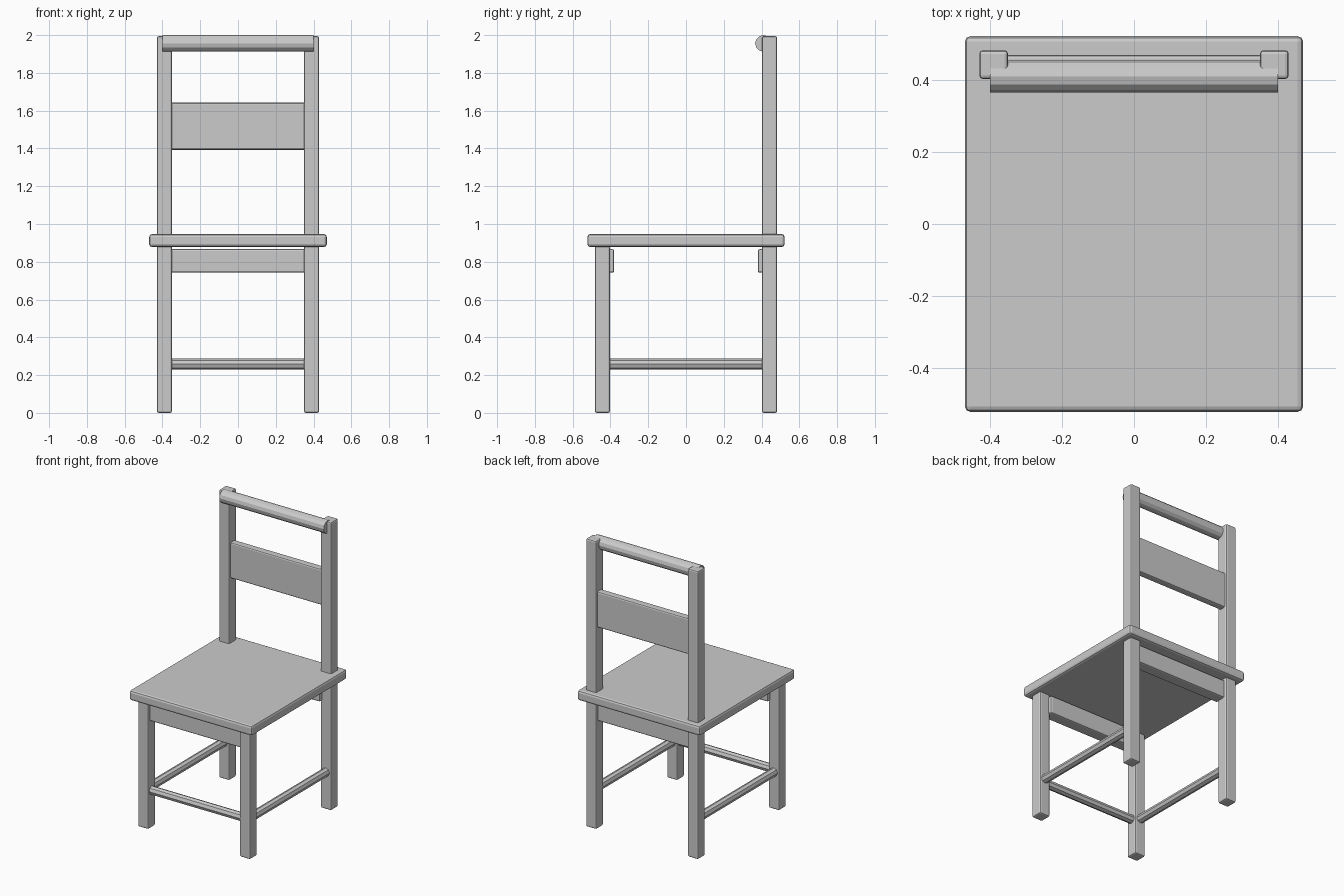
import bpy, bmesh, math
from mathutils import Matrix

if "Cube" in bpy.data.objects:
    bpy.data.objects.remove(bpy.data.objects["Cube"])

mat = bpy.data.materials.new("plain_grey")
mat.diffuse_color = (0.6, 0.6, 0.6, 1)
mat.use_nodes = True
mat.node_tree.nodes["Principled BSDF"].inputs["Base Color"].default_value = mat.diffuse_color


def finish(name, bm):
    me = bpy.data.meshes.new(name)
    bm.to_mesh(me)
    bm.free()
    me.materials.append(mat)
    ob = bpy.data.objects.new(name, me)
    bpy.context.collection.objects.link(ob)
    return ob


def box(name, x, y, z, bevel=0.01):
    """Softened box from (min, max) ranges."""
    bm = bmesh.new()
    bmesh.ops.create_cube(bm, size=1)
    for v in bm.verts:
        v.co = [(a + b) / 2 + c * (b - a) for (a, b), c in zip((x, y, z), v.co)]
    ob = finish(name, bm)
    mod = ob.modifiers.new("soft_edges", 'BEVEL')
    mod.width = bevel
    mod.segments = 2
    return ob


def rod(name, centre, length, radius, sides, axis):
    """Faceted rod along the x or y axis, with a ridge on top."""
    bm = bmesh.new()
    bmesh.ops.create_cone(bm, cap_ends=True, segments=sides, radius1=radius,
                          radius2=radius, depth=length)
    turn = Matrix.Rotation(math.pi / 2, 4, 'Y' if axis == 'x' else 'X')
    bmesh.ops.transform(bm, matrix=Matrix.Translation(centre) @ turn, verts=bm.verts)
    return finish(name, bm)


# Seat board
box("seat", (-0.47, 0.47), (-0.522, 0.522), (0.878, 0.947), 0.015)

# Legs, back posts and side stretchers
for side, s in (("left", -1), ("right", 1)):
    x = sorted((s * 0.35, s * 0.43))
    box("front_leg_" + side, x, (-0.483, -0.403), (0, 0.885))
    box("back_post_" + side, x, (0.403, 0.483), (0, 1.994))
    rod("side_stretcher_" + side, (s * 0.39, 0, 0.258), 0.82, 0.029, 8, 'y')

# Aprons under the seat, front and back
for end, s in (("front", -1), ("back", 1)):
    box("apron_" + end, (-0.36, 0.36), sorted((s * 0.38, s * 0.462)), (0.742, 0.867))

# Front stretcher
rod("front_stretcher", (0, -0.443, 0.258), 0.71, 0.029, 8, 'x')

# Backrest slat and round top rail
box("back_slat", (-0.36, 0.36), (0.42, 0.47), (1.393, 1.642))
rod("top_rail", (0, 0.41, 1.956), 0.80, 0.044, 12, 'x')
